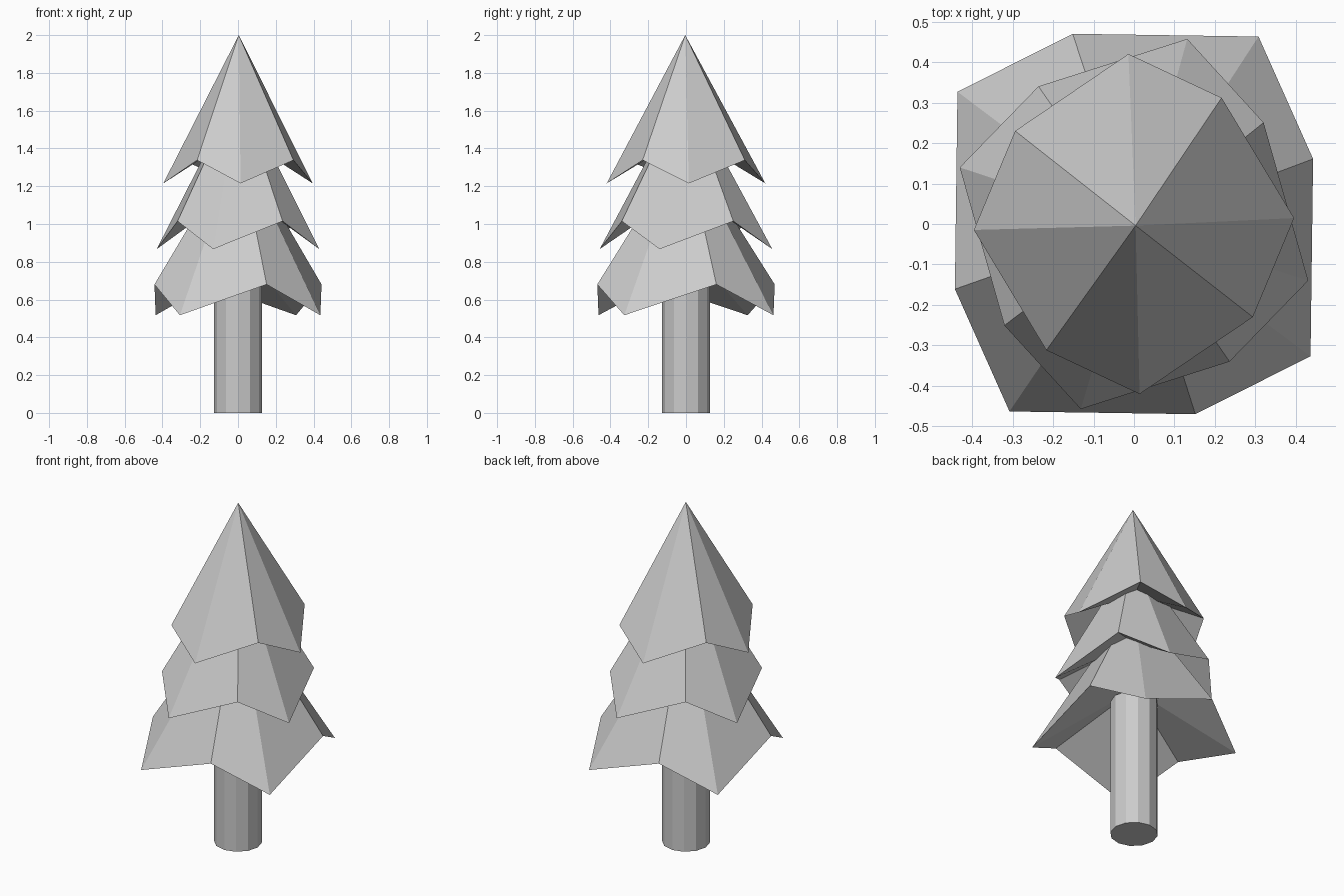
import bpy, bmesh
from math import cos, sin, radians

if "Cube" in bpy.data.objects:
    bpy.data.objects.remove(bpy.data.objects["Cube"])

SX, SY = 0.97, 1.03  # the foliage is slightly wider in y


def finish(bm, name):
    bmesh.ops.recalc_face_normals(bm, faces=bm.faces)
    mesh = bpy.data.meshes.new(name)
    bm.to_mesh(mesh)
    bm.free()
    obj = bpy.data.objects.new(name, mesh)
    bpy.context.collection.objects.link(obj)
    return obj


def tier(name, tip_z, low, high, under_z):
    """Closed eight-sided cone with a zigzag rim and a hollowed underside."""
    bm = bmesh.new()
    rim = []
    for q in range(4):
        for r, a, z in (low, high):
            t = radians(a + 90 * q)
            rim.append(bm.verts.new((SX * r * cos(t), SY * r * sin(t), z)))
    tip = bm.verts.new((0.004, -0.004, tip_z))
    under = bm.verts.new((0, 0, under_z))
    for i in range(8):
        j = (i + 1) % 8
        bm.faces.new((tip, rim[i], rim[j]))
        bm.faces.new((under, rim[j], rim[i]))
    return finish(bm, name)


# Foliage: three overlapping cones, each turned further; rim verts are (radius, angle, z)
tier("top_foliage", 2.0, (0.408, 2, 1.215), (0.376, 53.6, 1.338), 1.47)
tier("middle_foliage", 1.72, (0.464, -17, 0.867), (0.41, 36.4, 1.015), 1.18)
tier("bottom_foliage", 1.43, (0.55, -35.2, 0.517), (0.482, 18.9, 0.68), 0.89)

# Trunk: twelve-sided cylinder
bm = bmesh.new()
bmesh.ops.create_cone(bm, cap_ends=True, segments=12, radius1=0.128, radius2=0.128, depth=0.81)
bmesh.ops.translate(bm, verts=bm.verts, vec=(0, 0, 0.405))
finish(bm, "trunk")
